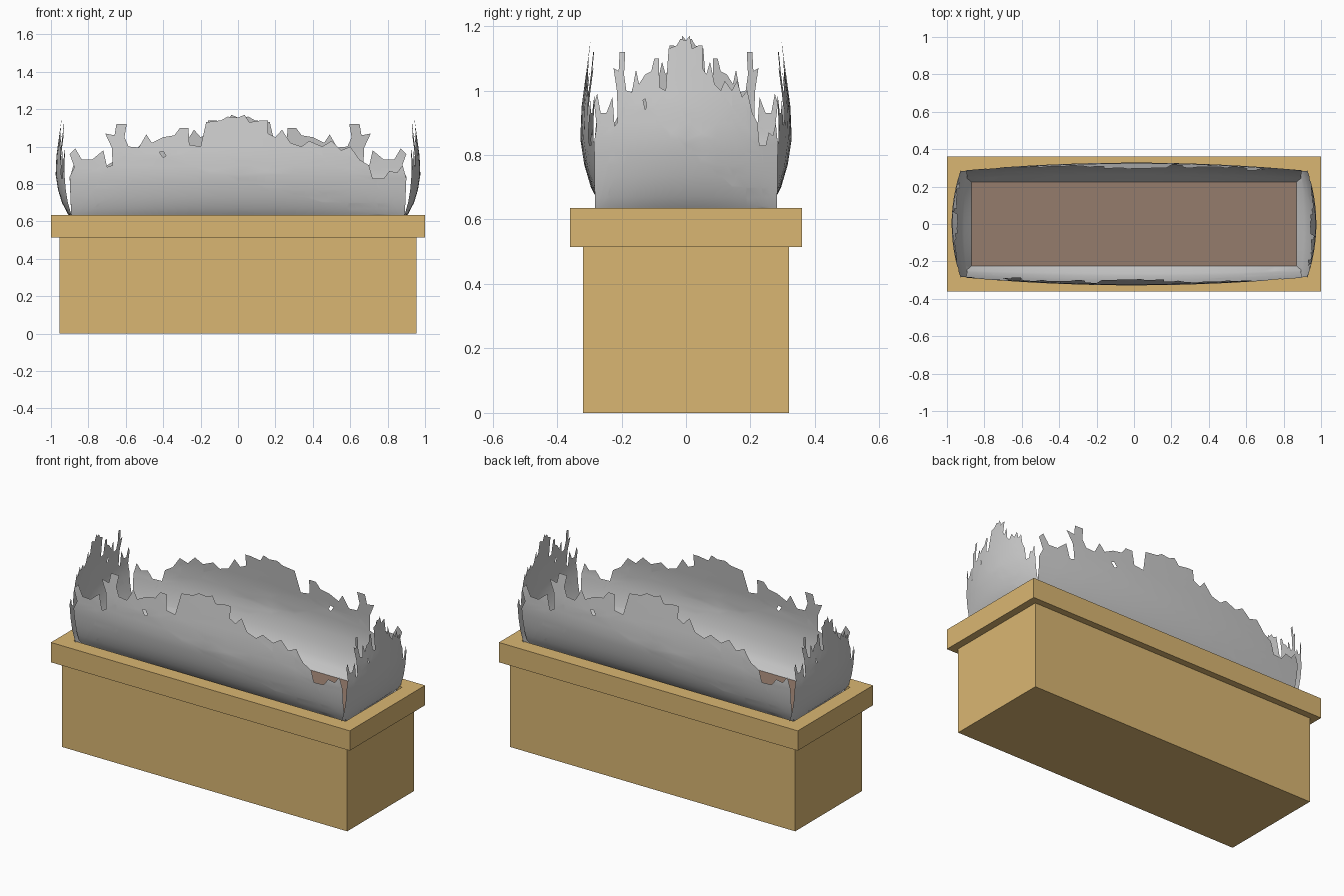
import bpy, bmesh, math
from mathutils import Matrix, Vector

if "Cube" in bpy.data.objects:
    bpy.data.objects.remove(bpy.data.objects["Cube"])


def material(name, rgb):
    m = bpy.data.materials.new(name)
    m.diffuse_color = (*rgb, 1)
    m.use_nodes = True
    m.node_tree.nodes["Principled BSDF"].inputs["Base Color"].default_value = m.diffuse_color
    return m


def add_object(name, bm, mat=None):
    me = bpy.data.meshes.new(name)
    bm.to_mesh(me)
    bm.free()
    ob = bpy.data.objects.new(name, me)
    bpy.context.collection.objects.link(ob)
    if mat:
        me.materials.append(mat)
    return ob


wood = material("wood", (0.70, 0.47, 0.17))
earth = material("earth", (0.30, 0.20, 0.15))

# Planter body
bm = bmesh.new()
bmesh.ops.create_cube(bm, size=1, matrix=Matrix.Translation((0, 0, 0.2575))
                      @ Matrix.Diagonal((1.91, 0.64, 0.515, 1)))
add_object("planter_box", bm, wood)

# Rim: four-sided frame made from rectangular rings
bm = bmesh.new()
rings = []
for hx, hy, z in ((1, .36, .515), (1, .36, .635), (.91, .27, .635), (.91, .27, .515)):
    rings.append([bm.verts.new((sx * hx, sy * hy, z))
                  for sx, sy in ((-1, -1), (1, -1), (1, 1), (-1, 1))])
for i in range(4):
    a, b = rings[i], rings[(i + 1) % 4]
    for j in range(4):
        k = (j + 1) % 4
        bm.faces.new((a[j], a[k], b[k], b[j]))
bmesh.ops.recalc_face_normals(bm, faces=bm.faces)
add_object("planter_rim", bm, wood)

# Soil
bm = bmesh.new()
bmesh.ops.create_grid(bm, x_segments=1, y_segments=1, size=1,
                      matrix=Matrix.Translation((0, 0, 0.6)) @ Matrix.Diagonal((.91, .27, 1, 1)))
add_object("soil", bm, earth)

# Ragged leaf outline (position along the sheet, height), and one small hole
TOP = [(-.9, .84), (-.875, .89), (-.9, .96), (-.87, .99), (-.835, .93), (-.78, .93),
       (-.72, .98), (-.70, .89), (-.67, .90), (-.675, .995), (-.71, 1.07), (-.66, 1.06),
       (-.65, 1.12), (-.595, 1.12), (-.607, 1.05), (-.585, 1.0), (-.53, .995),
       (-.49, 1.065), (-.46, 1.02), (-.40, 1.05), (-.34, 1.06), (-.31, 1.10),
       (-.265, 1.10), (-.26, 1.01), (-.20, 1.0), (-.17, 1.13), (-.09, 1.14),
       (-.056, 1.16), (0, 1.155), (.035, 1.17), (.06, 1.13), (.125, 1.14), (.16, 1.14),
       (.16, 1.07), (.20, 1.05), (.235, 1.09), (.28, 1.02), (.34, 1.0), (.38, 1.03),
       (.45, 1.0), (.50, 1.03), (.55, .98), (.60, 1.0), (.65, .93), (.70, .90),
       (.72, .83), (.78, .83), (.81, .87), (.85, .86), (.88, .90), (.9, .83)]
OUTLINE = [(-.89, .585)] + TOP + [(.89, .585)]
HOLE = [(-.42, .97), (-.40, .975), (-.385, .95), (-.40, .94)]
# Outward lean of the sheet at each height (fraction of the full bulge)
LEAN = [(.585, -.1), (.60, 0), (.64, .38), (.70, .68), (.77, .88), (.85, 1),
        (.95, .96), (1.05, .83), (1.18, .66)]


def lean(z):
    for (z0, f0), (z1, f1) in zip(LEAN, LEAN[1:]):
        if z <= z1:
            return f0 + (f1 - f0) * (z - z0) / (z1 - z0)
    return LEAN[-1][1]


def foliage(name, half, base, bulge, flatten, angle):
    bm = bmesh.new()
    edges = []
    for loop in (OUTLINE, HOLE):
        vs = [bm.verts.new((s, 0, z)) for s, z in loop]
        edges += [bm.edges.new((vs[i - 1], vs[i])) for i in range(len(vs))]
    bmesh.ops.triangle_fill(bm, edges=edges, use_beauty=True, use_dissolve=False)
    # Slice into a grid so that the flat sheet can bend
    cuts = [((0, 0, z), (0, 0, 1)) for z in (.60, .64, .67, .70, .735, .77, .81, .85, .9, .95, 1.0, 1.05, 1.1)]
    cuts += [((i * .15, 0, 0), (1, 0, 0)) for i in range(-5, 6)]
    for co, no in cuts:
        bmesh.ops.bisect_plane(bm, geom=bm.verts[:] + bm.edges[:] + bm.faces[:],
                               dist=1e-5, plane_co=co, plane_no=no)
    for v in bm.verts:
        t = v.co.x / .9
        depth = base + bulge * lean(v.co.z) * (1 - flatten * t * t)
        v.co = Vector((t * half, -depth, v.co.z))
    bmesh.ops.rotate(bm, verts=bm.verts, matrix=Matrix.Rotation(angle, 3, 'Z'))
    bmesh.ops.recalc_face_normals(bm, faces=bm.faces)
    for f in bm.faces:
        f.smooth = True
    add_object(name, bm)


# Four matching sheets, one along each side
foliage("foliage_front", .9, .225, .103, .40, 0)
foliage("foliage_right", .285, .87, .105, .45, math.pi / 2)
foliage("foliage_back", .9, .225, .103, .40, math.pi)
foliage("foliage_left", .285, .87, .105, .45, -math.pi / 2)
